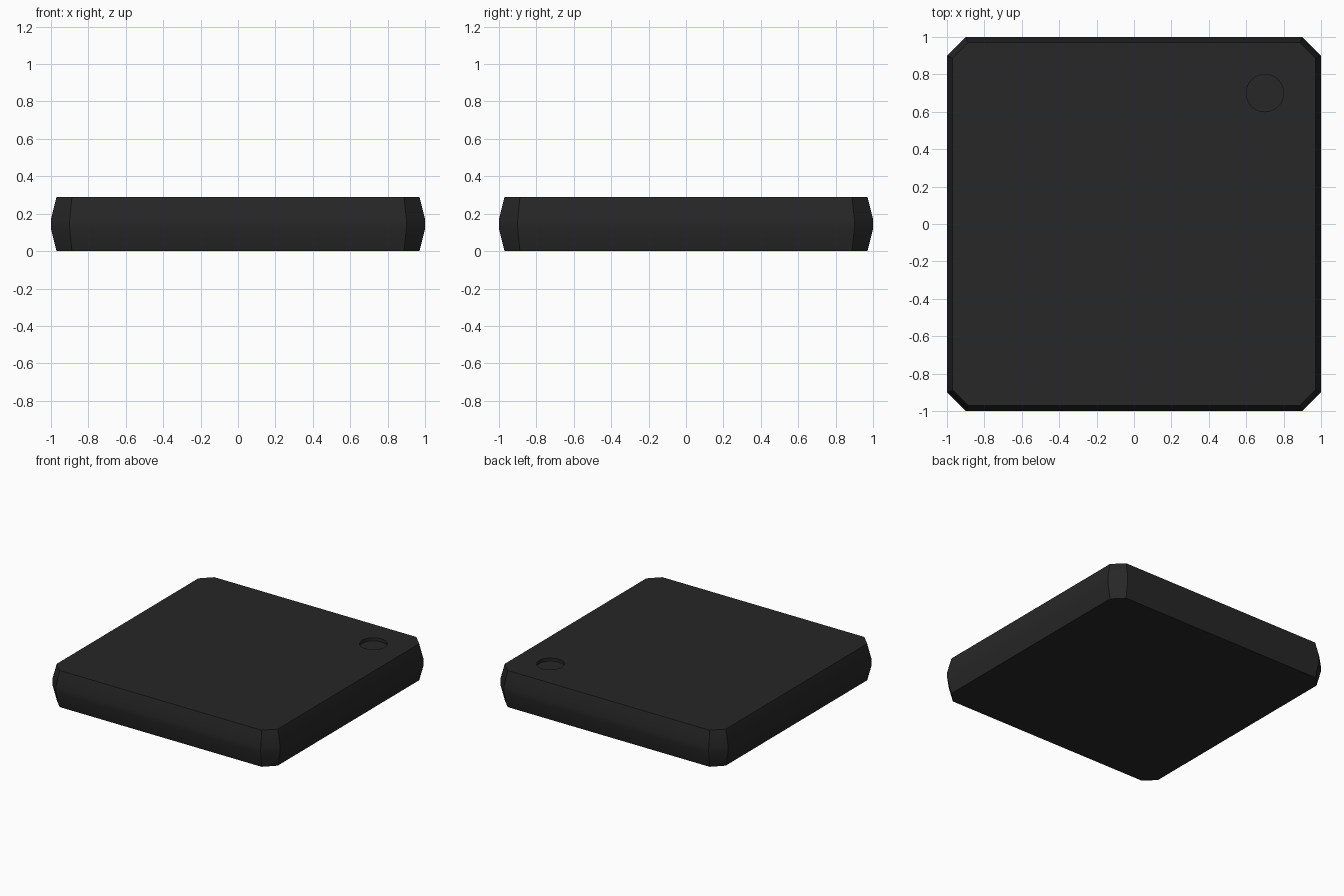
import bpy, bmesh, math

if "Cube" in bpy.data.objects:
    bpy.data.objects.remove(bpy.data.objects["Cube"])

# Chip body: chamfered square rings, widest at the middle band
def ring(bm, inset, z):
    a = 1 - inset
    b = 0.9 - inset * math.tan(math.radians(22.5))
    pts = [(a, -b), (a, b), (b, a), (-b, a), (-a, b), (-a, -b), (-b, -a), (b, -a)]
    return [bm.verts.new((x, y, z)) for x, y in pts]

bm = bmesh.new()
rings = [ring(bm, i, z) for i, z in ((0.03, 0), (0, 0.12), (0, 0.17), (0.03, 0.29))]
for lo, hi in zip(rings, rings[1:]):
    for i in range(8):
        j = (i + 1) % 8
        bm.faces.new((lo[i], lo[j], hi[j], hi[i]))
bm.faces.new(rings[0][::-1])
bm.faces.new(rings[-1])
bmesh.ops.recalc_face_normals(bm, faces=bm.faces)
mesh = bpy.data.meshes.new("chip_body")
bm.to_mesh(mesh)
bm.free()
body = bpy.data.objects.new("chip_body", mesh)
bpy.context.collection.objects.link(body)

mat = bpy.data.materials.new("black_plastic")
mat.diffuse_color = (0.02, 0.02, 0.02, 1)
mat.use_nodes = True
mat.node_tree.nodes["Principled BSDF"].inputs["Base Color"].default_value = mat.diffuse_color
mesh.materials.append(mat)

# Round orientation dimple near the back right corner
bpy.ops.mesh.primitive_cylinder_add(vertices=32, radius=0.1, depth=0.2,
                                    location=(0.7, 0.7, 0.265 + 0.1))
cutter = bpy.context.object
cutter.name = "dimple_cutter"
cutter.hide_render = True
cutter.data.materials.append(mat)

bpy.ops.object.select_all(action='DESELECT')
body.select_set(True)
bpy.context.view_layer.objects.active = body
cut = body.modifiers.new("dimple", 'BOOLEAN')
cut.operation = 'DIFFERENCE'
cut.solver = 'EXACT'
cut.object = cutter
bpy.ops.object.modifier_apply(modifier=cut.name)
bpy.data.objects.remove(cutter)

bpy.ops.object.shade_smooth_by_angle(angle=math.radians(30))
